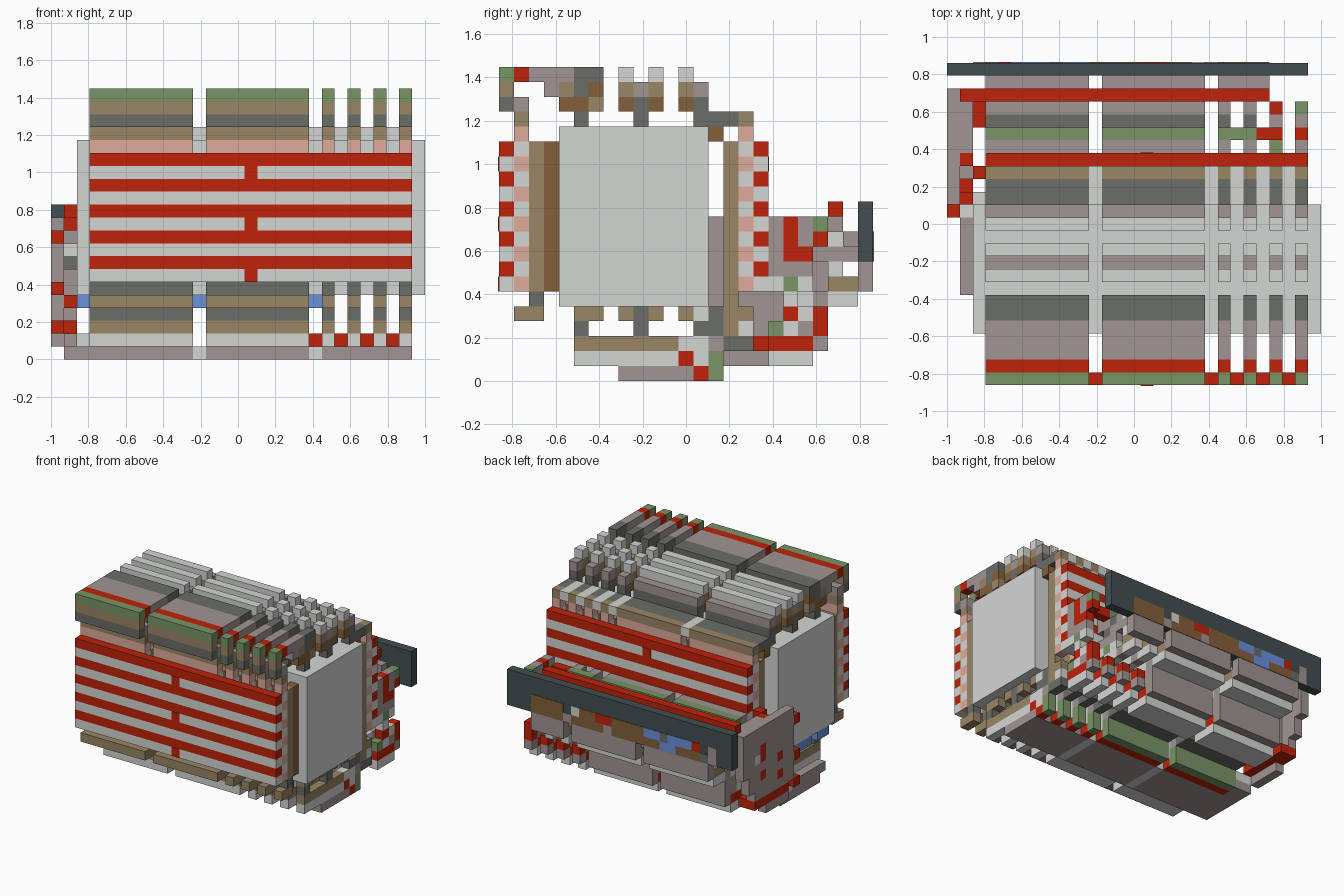
import bpy, bmesh

if "Cube" in bpy.data.objects:
    bpy.data.objects.remove(bpy.data.objects["Cube"], do_unlink=True)

U = 2 / 29  # one block

# Materials, given as display hex values and stored linear
PALETTE = dict(L=("light_grey", "d4d6d4"), M=("mauve_grey", "a19593"), D=("dark_grey", "6b6d68"),
               T=("tan", "998666"), N=("brown", "84603a"), P=("pink", "dfaa9c"), G=("green", "799567"),
               S=("slate", "434e50"), B=("blue", "6a92de"), R=("red", "bf2209"))
KEYS = list(PALETTE)
MATS = []
for label, code in PALETTE.values():
    srgb = [c / 255 for c in bytes.fromhex(code)]
    col = [((c + 0.055) / 1.055) ** 2.4 for c in srgb] + [1]
    m = bpy.data.materials.new(label)
    m.use_nodes = True
    m.diffuse_color = col
    m.node_tree.nodes["Principled BSDF"].inputs["Base Color"].default_value = col
    MATS.append(m)


def block(bm, key, x, y, z):
    """Add one box spanning block ranges x, y, z."""
    made = bmesh.ops.create_cube(bm, size=1)["verts"]
    for v in made:
        v.co = [(r[1] if c > 0 else r[0]) * U + o
                for c, r, o in zip(v.co, (x, y, z), (-1, -12.5 * U, 0))]
    for f in {f for v in made for f in v.link_faces}:
        f.material_index = KEYS.index(key)


def finish(name, bm):
    me = bpy.data.meshes.new(name)
    bm.to_mesh(me)
    bm.free()
    for m in MATS:
        me.materials.append(m)
    bpy.context.collection.objects.link(bpy.data.objects.new(name, me))


def part(name, *blocks):
    bm = bmesh.new()
    for b in blocks:
        block(bm, *b)
    finish(name, bm)


def runs(row):
    """Yield key, start, end for equal letters in a row."""
    start = 0
    for i in range(1, len(row) + 1):
        if i == len(row) or row[i] != row[start]:
            if row[start] != ".":
                yield row[start], start, i
            start = i


def extrude(name, rows, spans, y0=0, top=21):
    """Extrude a side profile (rows top to bottom) over each x span."""
    for x in spans:
        bm = bmesh.new()
        for n, row in enumerate(rows):
            for key, a, b in runs(row):
                block(bm, key, x, (y0 + a, y0 + b), (top - n - 1, top - n))
        finish(name, bm)


WIDE = [(3, 11), (12, 20)]
THIN = [(i, i + 1) for i in (21, 23, 25, 27)]
GAPS = [(11, 12), (20, 21), (22, 23), (24, 25), (26, 27)]

# Core box
part("core_box", ("L", (2, 29), (4, 14), (5, 17)))

# Upper and lower ribs
extrude("upper_rib", ["GRMMMDD.L.L.L",
                      "T..MTDN.TMT.TM",
                      "DM..NNT.NDN.ND",
                      ".T...D...D...DDDT",
                      ".P............N.P"], WIDE + THIN)
extrude("lower_rib", ["..D............T",
                      ".TT..TT.TDT.TLDTT",
                      ".....D...D...DDTL",
                      ".....TTTTTTTLLMDD",
                      ".....LLLLLLLRLG",
                      "........MMMMMRG"], WIDE + THIN, top=6)
part("rib_joints", *[("L", g, (14, 17), (17, 18)) for g in GAPS],
     *[("L", g, (8, 13), (0, 1)) for g in GAPS[:2]],
     *[("R", g, (12, 13), (1, 2)) for g in GAPS[1:]],
     ("M", (21, 28), (8, 13), (0, 1)))
part("blue_rails", *[("B", x, (y, y + 1), (4, 5))
                     for x in [(2, 3)] + GAPS[:2] for y in (5, 6, 8, 9, 10, 12)])

# Striped grilles on front and back, with ribbed backing layers
for name, outer, inner, backing in (("front_grille", 0, 1, ".LTN"),
                                    ("back_grille", 17, 16, "T")):
    bm = bmesh.new()
    for z in range(6, 16):
        red = z % 2
        level = (z, z + 1)
        block(bm, "R" if red else "L", (3, 28), (outer, outer + 1), level)
        for x in WIDE + THIN:
            block(bm, "L" if red else "P", x, (inner, inner + 1), level)
    for n, key in enumerate(backing):
        if key in "TN":
            y = n if outer == 0 else 15
            for x in WIDE + THIN:
                block(bm, key, x, (y, y + 1), (6, 16))
    edge = (-0.05, 0.5) if outer == 0 else (17.5, 18.05)
    for z in (6, 10, 14):
        block(bm, "R", (15, 16), edge, (z, z + 1))
    finish(name, bm)

# Rear tray
TRAY = ["....R",
        "MG...",
        "MMDMLM",
        ".DMMMM",
        "MMM.L.M",
        "LGL.TTM",
        ".LLMLL"]
extrude("rear_tray", TRAY, WIDE + THIN[:2], 18, 12)
extrude("tray_floor", ["..MM", "GLMM", "RRRM", "LLL"], WIDE, 18, 5)
extrude("tray_rib", ["GLMR", "RRRM", "LLL"], THIN, 18, 4)
extrude("end_hook", ["MRMG", "MRMR", "MRR", "MMM", "LGL", ".L", ".RLR"], [(27, 28)], 18, 11)
part("tray_bars", ("R", (1, 25), (22, 23), (11, 12)), ("M", (21, 25), (23, 24), (9, 10)),
     ("M", (21, 25), (24, 25), (6, 8)), ("G", (21, 24), (19, 20), (10, 11)),
     ("R", (24, 26), (19, 20), (10, 11)))

# Back plate with painted panels
part("back_plate", ("S", (0, 28), (24, 25), (8, 12)))
PANELS = ["M.RBBBDBBNNNNRRNNL.NNNN",
          "MDNNNBBNNNNNNMNNNNMNNNN"]
bm = bmesh.new()
for n, row in enumerate(PANELS):
    for key, a, b in runs(row):
        block(bm, key, (a + 2, b + 2), (25, 25.05), (9 - n, 10 - n))
finish("painted_panels", bm)

# Left end block and its foot
extrude("end_block", [".MMMMMMMMM",
                      "RMMMMMMMMM",
                      ".MMMMMRMMM",
                      ".MMMMMRLMM",
                      ".MMRMMMMMM",
                      "RMMMMMRMM",
                      ".MMRMMMMM",
                      ".MMMMMMM",
                      "R.RRRRRR",
                      "..MMMM"], [(0, 1)], 13, 11)
part("end_block_trim", ("R", (1, 2), (14, 15), (4, 5)), ("R", (2, 3), (16, 17), (10, 11)),
     ("R", (1, 2), (17, 18), (10, 11)), ("R", (2, 3), (20, 22), (8, 9)),
     ("M", (1, 2), (18, 22), (9, 11)), ("L", (1, 2), (17, 21), (8, 9)),
     ("D", (1, 2), (17, 21), (7, 8)), ("M", (1, 2), (16, 20), (3, 7)),
     ("R", (1, 2), (15, 21), (2, 3)), ("L", (1, 3), (13, 15), (1, 2)))
part("left_foot", ("M", (1, 3), (8, 15), (0, 1)), ("M", (1, 2), (7, 13), (1, 2)))
